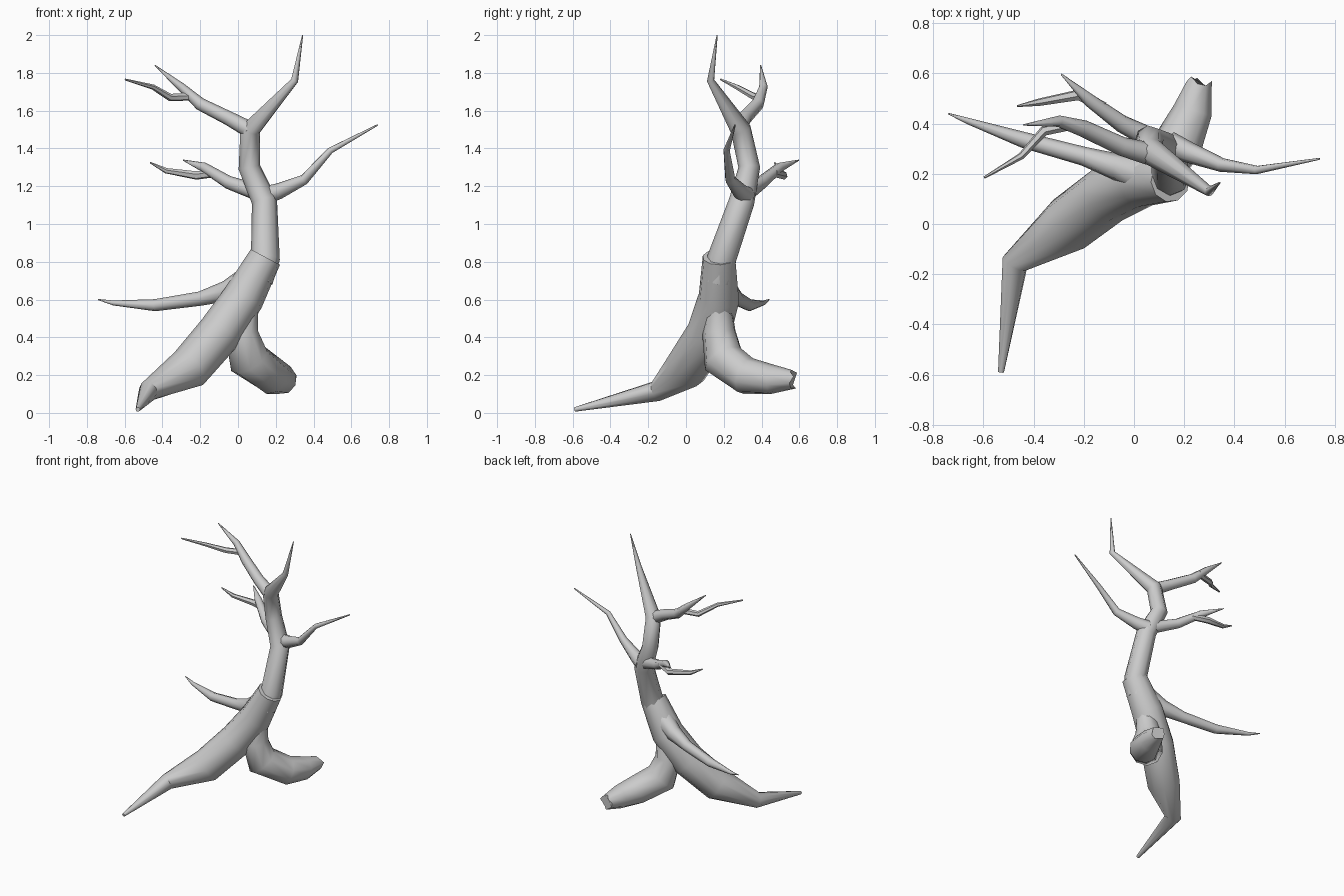
import bpy, bmesh, math
from mathutils import Vector


def limb(name, pts, sides=8, jag=0.0):
    """Tapered tube through (x, y, z, radius) points, capped at both ends."""
    P = [Vector(p[:3]) for p in pts]
    bm = bmesh.new()
    rings = []
    u = None
    for i, p in enumerate(P):
        a = (p - P[i - 1]).normalized() if i > 0 else Vector()
        b = (P[i + 1] - p).normalized() if i < len(P) - 1 else Vector()
        t = (a + b).normalized()
        # carry the ring's orientation along the path so it does not twist
        u = t.orthogonal() if u is None else u - t * u.dot(t)
        u.normalize()
        v = t.cross(u)
        ring = []
        for k in range(sides):
            w = 2 * math.pi * k / sides
            q = p + (u * math.cos(w) + v * math.sin(w)) * pts[i][3]
            if i == len(P) - 1 and jag:
                q += t * jag * (1 if k % 3 == 0 else -0.5)
            ring.append(bm.verts.new(q))
        rings.append(ring)
    for r, s in zip(rings, rings[1:]):
        for k in range(sides):
            n = (k + 1) % sides
            bm.faces.new((r[k], r[n], s[n], s[k]))
    bm.faces.new(rings[0][::-1])
    bm.faces.new(rings[-1])
    bmesh.ops.recalc_face_normals(bm, faces=bm.faces)
    me = bpy.data.meshes.new(name)
    bm.to_mesh(me)
    bm.free()
    ob = bpy.data.objects.new(name, me)
    bpy.context.collection.objects.link(ob)
    bpy.ops.object.select_all(action='DESELECT')
    ob.select_set(True)
    bpy.context.view_layer.objects.active = ob
    bpy.ops.object.shade_smooth_by_angle(angle=math.radians(50))
    return ob


# Lower trunk running out into the long front root
limb("lower_trunk_and_front_root", [
    (0.145, 0.175, 0.825, 0.088), (0.03, 0.175, 0.61, 0.11),
    (-0.10, 0.12, 0.42, 0.118), (-0.26, 0.0, 0.235, 0.115),
    (-0.475, -0.155, 0.115, 0.055), (-0.53, -0.59, 0.018, 0.012)], 10)

# Broken stub root at the back right
limb("back_root", [
    (0.04, 0.175, 0.55, 0.07), (0.02, 0.175, 0.43, 0.09),
    (0.06, 0.20, 0.28, 0.112), (0.18, 0.32, 0.195, 0.1),
    (0.235, 0.45, 0.178, 0.08), (0.26, 0.565, 0.178, 0.05)], 9, jag=0.015)

# Upper trunk ending in the crown spike
limb("upper_trunk", [
    (0.11, 0.17, 0.70, 0.075), (0.145, 0.19, 0.82, 0.077),
    (0.14, 0.295, 1.12, 0.068), (0.06, 0.335, 1.30, 0.058),
    (0.065, 0.29, 1.50, 0.055), (0.30, 0.13, 1.76, 0.02),
    (0.342, 0.165, 2.0, 0.003)])

# Low side branch
limb("low_branch", [
    (0.05, 0.19, 0.70, 0.075), (-0.06, 0.225, 0.645, 0.055),
    (-0.20, 0.27, 0.605, 0.038), (-0.44, 0.335, 0.57, 0.032),
    (-0.66, 0.41, 0.582, 0.013), (-0.74, 0.44, 0.60, 0.003)])

# Right branch
limb("right_branch", [
    (0.14, 0.32, 1.15, 0.05), (0.22, 0.285, 1.175, 0.042),
    (0.35, 0.235, 1.235, 0.028), (0.49, 0.215, 1.39, 0.017),
    (0.74, 0.26, 1.525, 0.004)])

# Upper left branch and its twig
limb("upper_left_branch", [
    (0.06, 0.28, 1.50, 0.045), (-0.05, 0.31, 1.56, 0.038),
    (-0.20, 0.38, 1.635, 0.034), (-0.30, 0.41, 1.725, 0.023),
    (-0.44, 0.395, 1.84, 0.003)])
limb("upper_left_twig", [
    (-0.23, 0.40, 1.675, 0.022), (-0.36, 0.37, 1.67, 0.02),
    (-0.45, 0.27, 1.725, 0.014), (-0.597, 0.185, 1.765, 0.005)], 6)

# Middle left branch and its twig
limb("middle_left_branch", [
    (0.11, 0.32, 1.165, 0.045), (-0.05, 0.40, 1.22, 0.035),
    (-0.18, 0.495, 1.30, 0.026), (-0.29, 0.597, 1.338, 0.003)])
limb("middle_left_twig", [
    (-0.12, 0.465, 1.27, 0.022), (-0.22, 0.515, 1.257, 0.023),
    (-0.38, 0.485, 1.282, 0.015), (-0.465, 0.47, 1.325, 0.004)], 6)
